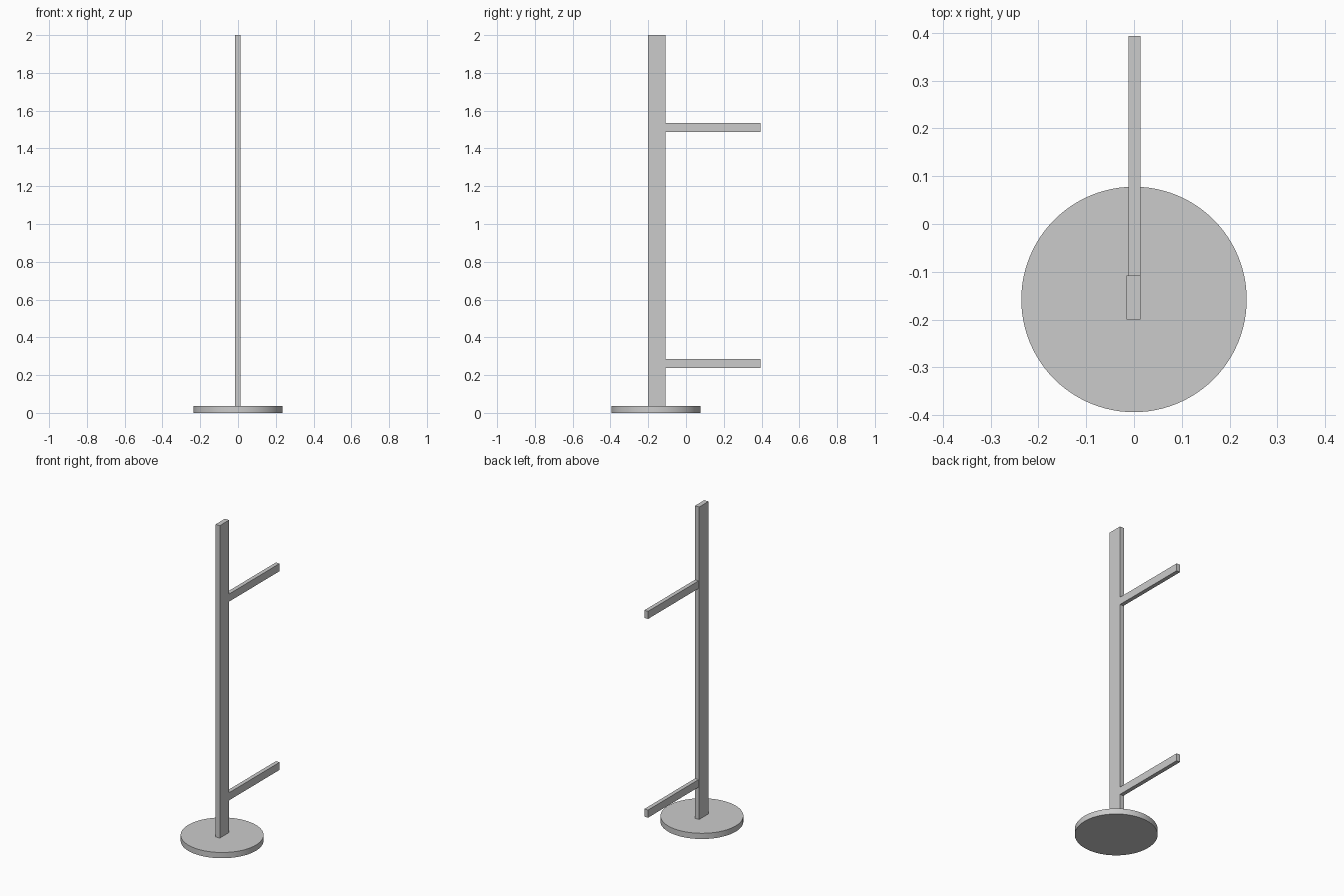
import bpy

if "Cube" in bpy.data.objects:
    bpy.data.objects.remove(bpy.data.objects["Cube"])


def box(name, x, y, z):
    """Box from (min, max) ranges on each axis."""
    bpy.ops.mesh.primitive_cube_add(
        size=1, location=[(a + b) / 2 for a, b in (x, y, z)])
    ob = bpy.context.object
    ob.name = name
    ob.scale = [b - a for a, b in (x, y, z)]
    bpy.ops.object.transform_apply(location=False, rotation=False, scale=True)
    return ob


BASE_TOP = 0.036
POST_BACK = -0.108

# Round base plate
bpy.ops.mesh.primitive_cylinder_add(
    vertices=96, radius=0.236, depth=BASE_TOP,
    location=(0, -0.158, BASE_TOP / 2))
bpy.context.object.name = "base_plate"
bpy.ops.object.shade_smooth_by_angle()

# Upright post
box("post", (-0.016, 0.0135), (-0.2, POST_BACK), (BASE_TOP, 2.0))

# Two horizontal arms
for name, z in (("lower_arm", 0.238), ("upper_arm", 1.487)):
    box(name, (-0.012, 0.0135), (POST_BACK, 0.394), (z, z + 0.048))
